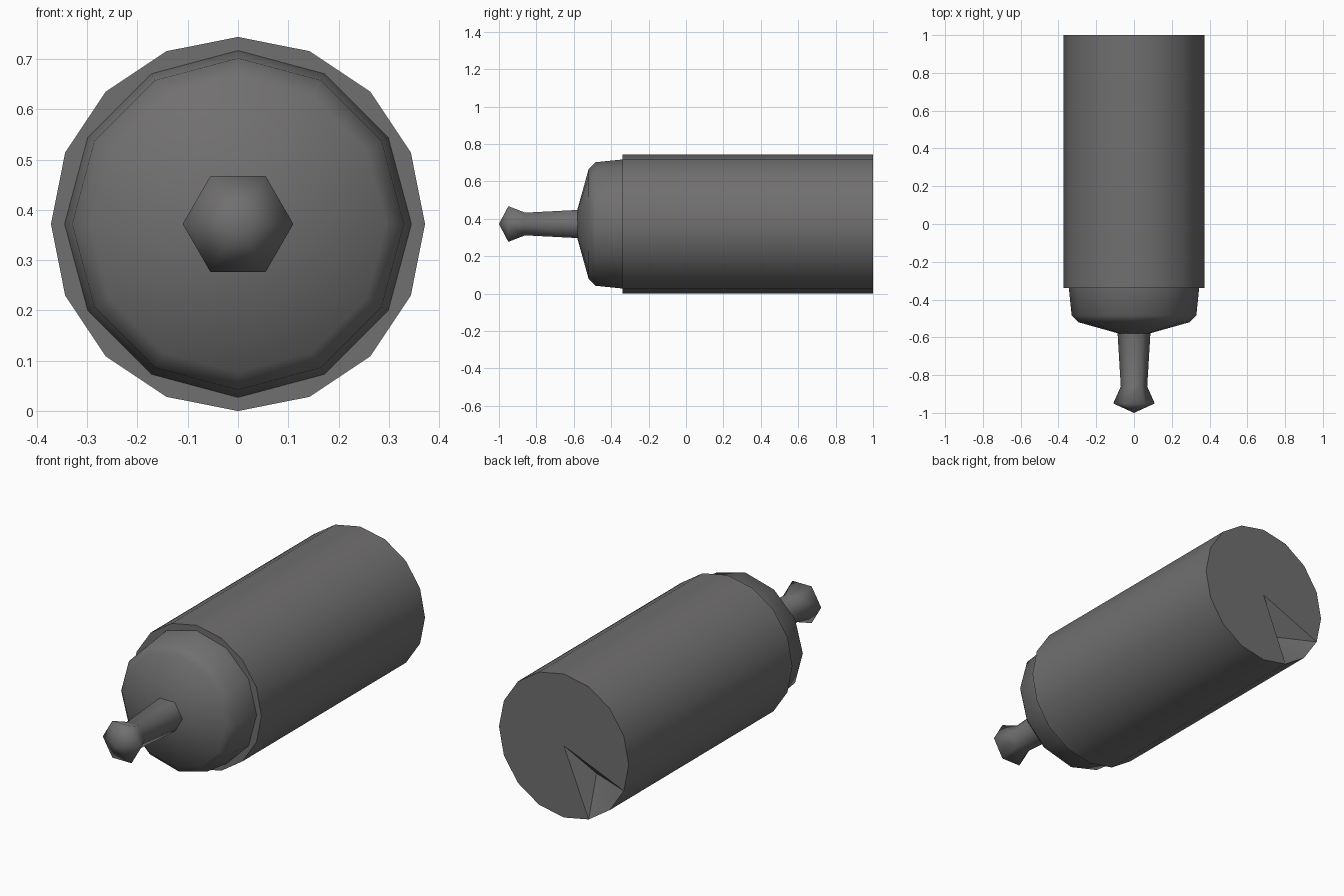
import bpy, bmesh, math

if "Cube" in bpy.data.objects:
    bpy.data.objects.remove(bpy.data.objects["Cube"])

CZ = 0.372  # height of the long axis
mat = bpy.data.materials.new("dark_grey")
mat.diffuse_color = (0.165, 0.16, 0.16, 1)
mat.use_nodes = True
mat.node_tree.nodes["Principled BSDF"].inputs["Base Color"].default_value = mat.diffuse_color


def pt(r, y, a):
    return (r * math.cos(a), y, CZ + r * math.sin(a))


def finish(bm, name, angle):
    bmesh.ops.recalc_face_normals(bm, faces=bm.faces)
    me = bpy.data.meshes.new(name)
    bm.to_mesh(me)
    bm.free()
    me.materials.append(mat)
    ob = bpy.data.objects.new(name, me)
    bpy.context.collection.objects.link(ob)
    bpy.ops.object.select_all(action='DESELECT')
    ob.select_set(True)
    bpy.context.view_layer.objects.active = ob
    bpy.ops.object.shade_smooth_by_angle(angle=math.radians(angle))
    return ob


def lathe(bm, profile, n):
    """Rings of n points around the y axis; radius 0 makes a tip."""
    rings = []
    for y, r in profile:
        count = n if r > 0 else 1
        rings.append([bm.verts.new(pt(r, y, 2 * math.pi * i / n)) for i in range(count)])
    for a, b in zip(rings, rings[1:]):
        for i in range(n):
            j = (i + 1) % n
            if len(a) == 1:
                bm.faces.new((a[0], b[i], b[j]))
            elif len(b) == 1:
                bm.faces.new((a[i], b[0], a[j]))
            else:
                bm.faces.new((a[i], b[i], b[j], a[j]))
    return rings


# main tube, with a wedge-shaped dent in the rear cap
bm = bmesh.new()
rings = lathe(bm, [(-0.34, 0), (-0.34, CZ), (1.0, CZ)], 16)
rim = rings[-1]
hub = bm.verts.new((0, 1.0, CZ))
dent = bm.verts.new(pt(0.19, 0.9, math.radians(232)))
for i in range(16):
    j = (i + 1) % 16
    if i in (9, 10):
        bm.faces.new((rim[i], rim[j], dent))
    else:
        bm.faces.new((rim[i], rim[j], hub))
bm.faces.new((hub, rim[9], dent))
bm.faces.new((hub, dent, rim[11]))
finish(bm, "main_tube", 40)

# rounded front shoulder
bm = bmesh.new()
lathe(bm, [(-0.33, 0.346), (-0.485, 0.33), (-0.52, 0.295), (-0.58, 0.08), (-0.58, 0)], 12)
finish(bm, "front_shoulder", 80)

# six-sided stem with a flared tip
bm = bmesh.new()
lathe(bm, [(-0.56, 0.088), (-0.86, 0.07), (-0.95, 0.11), (-1.0, 0)], 6)
finish(bm, "front_stem", 120)
